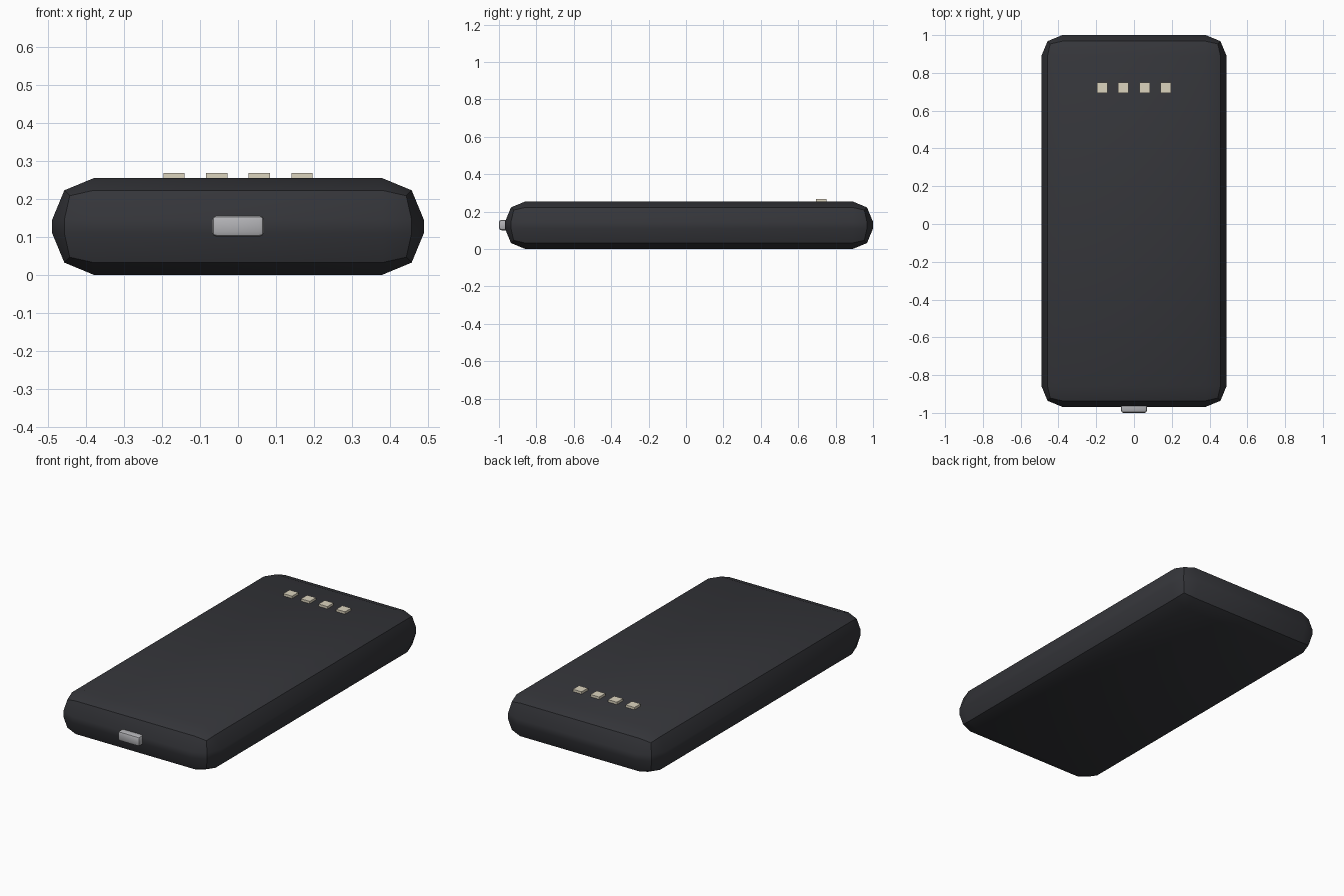
import bpy
import math

if "Cube" in bpy.data.objects:
    bpy.data.objects.remove(bpy.data.objects["Cube"])


def material(name, color):
    mat = bpy.data.materials.new(name)
    mat.diffuse_color = (*color, 1)
    mat.use_nodes = True
    mat.node_tree.nodes["Principled BSDF"].inputs["Base Color"].default_value = mat.diffuse_color
    return mat


def box(name, center, size, mat, bevel=0):
    bpy.ops.mesh.primitive_cube_add(size=1, location=center)
    ob = bpy.context.object
    ob.name = name
    ob.scale = size
    bpy.ops.object.transform_apply(location=False, rotation=False, scale=True)
    ob.data.materials.append(mat)
    if bevel:
        mod = ob.modifiers.new("rounded_edges", 'BEVEL')
        mod.width = bevel
        mod.segments = 2
        mod.limit_method = 'NONE'
        bpy.ops.object.modifier_apply(modifier=mod.name)
        bpy.ops.object.shade_smooth_by_angle(angle=math.radians(30))
    return ob


shell = material("dark_shell", (0.035, 0.036, 0.042))
metal = material("port_metal", (0.45, 0.45, 0.47))
cream = material("indicator_cream", (0.72, 0.66, 0.52))

# Rounded case
box("case", (0, 0.016, 0.1275), (0.98, 1.968, 0.255), shell, 0.11)

# Charging port on the front end
box("charging_port", (0, -0.972, 0.1285), (0.138, 0.056, 0.056), metal, 0.013)

# Row of four indicator lights on top
for i in range(4):
    box(f"indicator_light_{i + 1}", ((i - 1.5) * 0.1125, 0.722, 0.2545),
        (0.056, 0.056, 0.028), cream)
